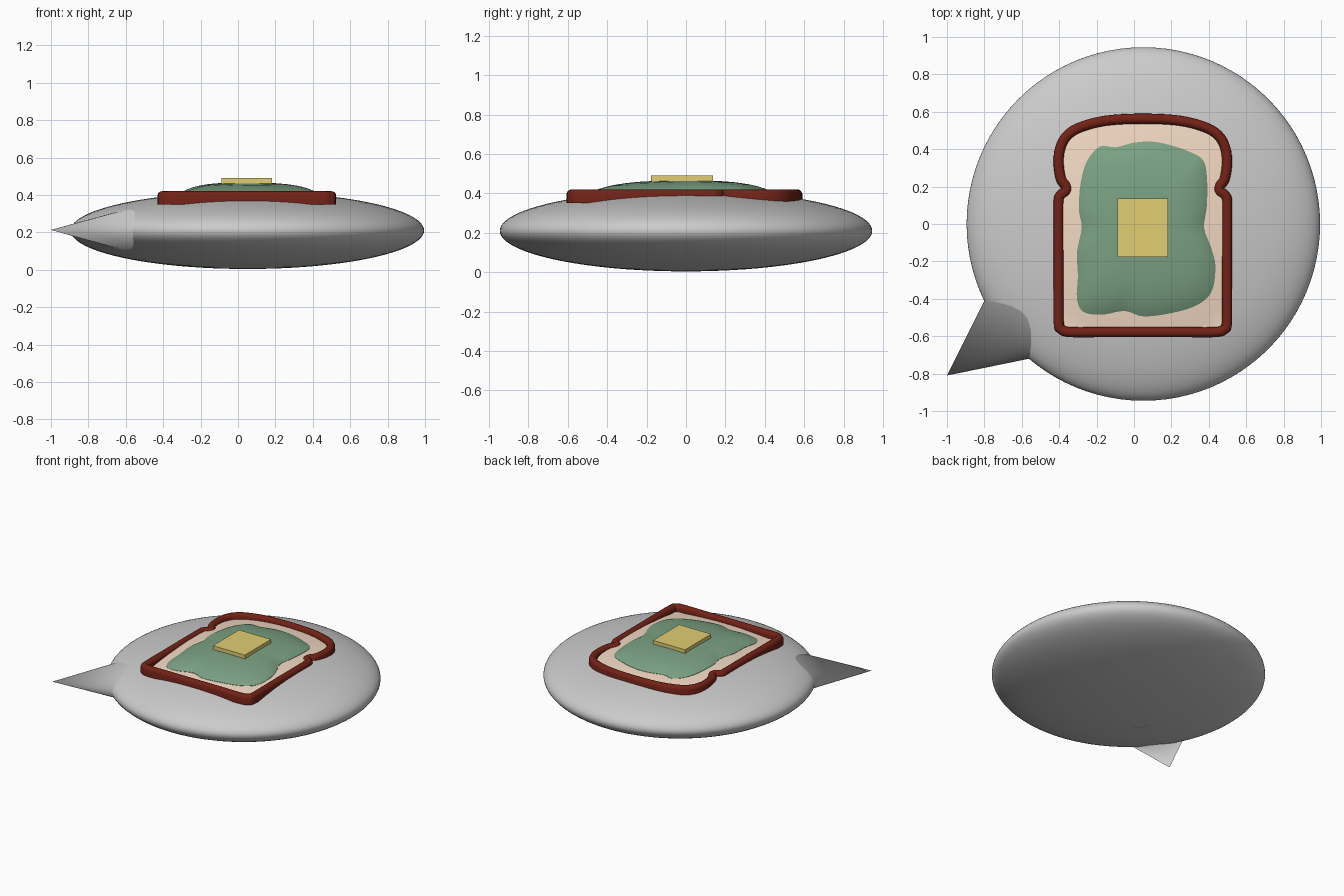
import bpy, bmesh, math
from mathutils import Vector, Matrix

if "Cube" in bpy.data.objects:
    bpy.data.objects.remove(bpy.data.objects["Cube"])

CX, CZ, R, H = 0.05, 0.21, 0.945, 0.206


def material(name, rgb):
    m = bpy.data.materials.new(name)
    m.diffuse_color = (*rgb, 1)
    m.use_nodes = True
    m.node_tree.nodes["Principled BSDF"].inputs["Base Color"].default_value = m.diffuse_color
    return m


def finish(name, bm, mat=None, angle=40):
    bmesh.ops.recalc_face_normals(bm, faces=bm.faces[:])
    me = bpy.data.meshes.new(name)
    bm.to_mesh(me)
    bm.free()
    ob = bpy.data.objects.new(name, me)
    bpy.context.collection.objects.link(ob)
    if mat:
        me.materials.append(mat)
    if angle:
        bpy.ops.object.select_all(action='DESELECT')
        ob.select_set(True)
        bpy.context.view_layer.objects.active = ob
        bpy.ops.object.shade_smooth_by_angle(angle=math.radians(angle))
    return ob


def body_z(x, y):
    return CZ + H * math.sqrt(max(0, 1 - ((x - CX) ** 2 + y * y) / R ** 2))


def smooth_loop(pts, steps):
    # closed Catmull-Rom curve through the points
    out, n = [], len(pts)
    for i in range(n):
        a, b, c, d = (Vector(pts[(i + k) % n]) for k in (-1, 0, 1, 2))
        for s in range(steps):
            t = s / steps
            out.append(0.5 * (2 * b + (c - a) * t + (2 * a - 5 * b + 4 * c - d) * t * t
                              + (3 * b - a - 3 * c + d) * t ** 3))
    return out


def bridge(bm, a, b):
    n = len(a)
    for i in range(n):
        bm.faces.new((a[i], a[(i + 1) % n], b[(i + 1) % n], b[i]))


def layer(name, outline, center, height, base, rings, mat):
    # domed slab: concentric rings following height(x, y, s), closed underneath
    bm = bmesh.new()
    c = Vector(center)
    loops = []
    for s in rings:
        pts = [c + (p - c) * s for p in outline]
        loops.append([bm.verts.new((p.x, p.y, height(p.x, p.y, s))) for p in pts])
    bottom = [bm.verts.new((p.x, p.y, base)) for p in outline]
    for a, b in zip([bottom] + loops, loops):
        bridge(bm, a, b)
    bm.faces.new(bottom)
    top = bm.verts.new((c.x, c.y, height(c.x, c.y, 0)))
    last = loops[-1]
    for i in range(len(last)):
        bm.faces.new((last[i], last[(i + 1) % len(last)], top))
    return finish(name, bm, mat, 50)


# Flattened bubble body
bm = bmesh.new()
bmesh.ops.create_uvsphere(bm, u_segments=96, v_segments=48, radius=1,
                          matrix=Matrix.Translation((CX, 0, CZ)) @ Matrix.Diagonal((R, R, H, 1)))
finish("bubble_body", bm)

# Flattened cone pointer, its wide end buried in the body
length, yaw = 0.91, math.radians(37.5)
bm = bmesh.new()
bmesh.ops.create_cone(bm, cap_ends=True, segments=64, radius1=1, radius2=0, depth=1)
tip = Vector((-1.0, -0.81, 0.213))
axis = Vector((math.cos(yaw), math.sin(yaw), -0.003))
side = Vector((-math.sin(yaw), math.cos(yaw), 0))
for v in bm.verts:
    t = (0.5 - v.co.z) * length
    v.co = tip + axis * t + side * v.co.x * 0.443 + Vector((0, 0, v.co.y * 0.187))
finish("bubble_pointer", bm)

# Bread outline: right half, then mirrored
half = [(0.2, -0.578), (0.385, -0.578), (0.435, -0.563), (0.45, -0.515), (0.45, -0.2), (0.45, 0.1),
        (0.442, 0.15), (0.41, 0.178), (0.412, 0.205), (0.437, 0.24), (0.45, 0.32), (0.443, 0.4),
        (0.41, 0.467), (0.34, 0.515), (0.2, 0.552)]
mx = 0.047
outline = smooth_loop([(mx, -0.578)] + [(mx + x, y) for x, y in half] + [(mx, 0.563)]
                      + [(mx - x, y) for x, y in reversed(half)], 6)

# Crust: rounded band swept along the outline
profile = [(0.027, 0.35), (0.027, 0.398), (0.022, 0.41), (0.012, 0.418), (0, 0.42),
           (-0.012, 0.418), (-0.022, 0.41), (-0.027, 0.398), (-0.027, 0.35)]
bm = bmesh.new()
n = len(outline)
sections = []
for i, p in enumerate(outline):
    d = (outline[(i + 1) % n] - outline[i - 1]).normalized()
    out = Vector((d.y, -d.x))
    sections.append([bm.verts.new((p.x + out.x * o, p.y + out.y * o, z)) for o, z in profile])
for i in range(n):
    bridge(bm, sections[i], sections[(i + 1) % n])
finish("bread_crust", bm, material("crust_brown", (0.17, 0.016, 0.008)), 50)

# Soft bread draped over the body inside the crust
layer("bread_slice", outline, (mx, 0),
      lambda x, y, s: max(0.372, body_z(x, y) + 0.012), 0.352,
      [1, 0.95, 0.9, 0.83, 0.75, 0.65, 0.5, 0.35, 0.2], material("bread_cream", (0.9, 0.7, 0.55)))

# Wavy green spread
spread = smooth_loop([(0, 0.435), (0.1, 0.44), (0.2, 0.42), (0.3, 0.385), (0.37, 0.34), (0.39, 0.25),
                      (0.39, 0.1), (0.375, -0.02), (0.41, -0.12), (0.435, -0.22), (0.42, -0.35),
                      (0.36, -0.42), (0.25, -0.465), (0.06, -0.495), (-0.05, -0.465), (-0.17, -0.485),
                      (-0.27, -0.47), (-0.305, -0.4), (-0.3, -0.28), (-0.305, -0.15), (-0.28, -0.02),
                      (-0.295, 0.08), (-0.285, 0.22), (-0.25, 0.34), (-0.18, 0.415), (-0.1, 0.41)], 4)
layer("green_spread", spread, (0.05, -0.02),
      lambda x, y, s: body_z(x, y) + 0.014 + 0.036 * (1 - s ** 5), 0.375,
      [1, 0.98, 0.95, 0.9, 0.83, 0.75, 0.6, 0.45, 0.3, 0.15], material("spread_green", (0.2, 0.36, 0.23)))

# Butter pat
bm = bmesh.new()
bmesh.ops.create_cube(bm, size=1, matrix=Matrix.Translation((0.047, -0.02, 0.468))
                      @ Matrix.Diagonal((0.27, 0.315, 0.044, 1)))
finish("butter_pat", bm, material("butter_yellow", (0.75, 0.62, 0.17)), 0)
